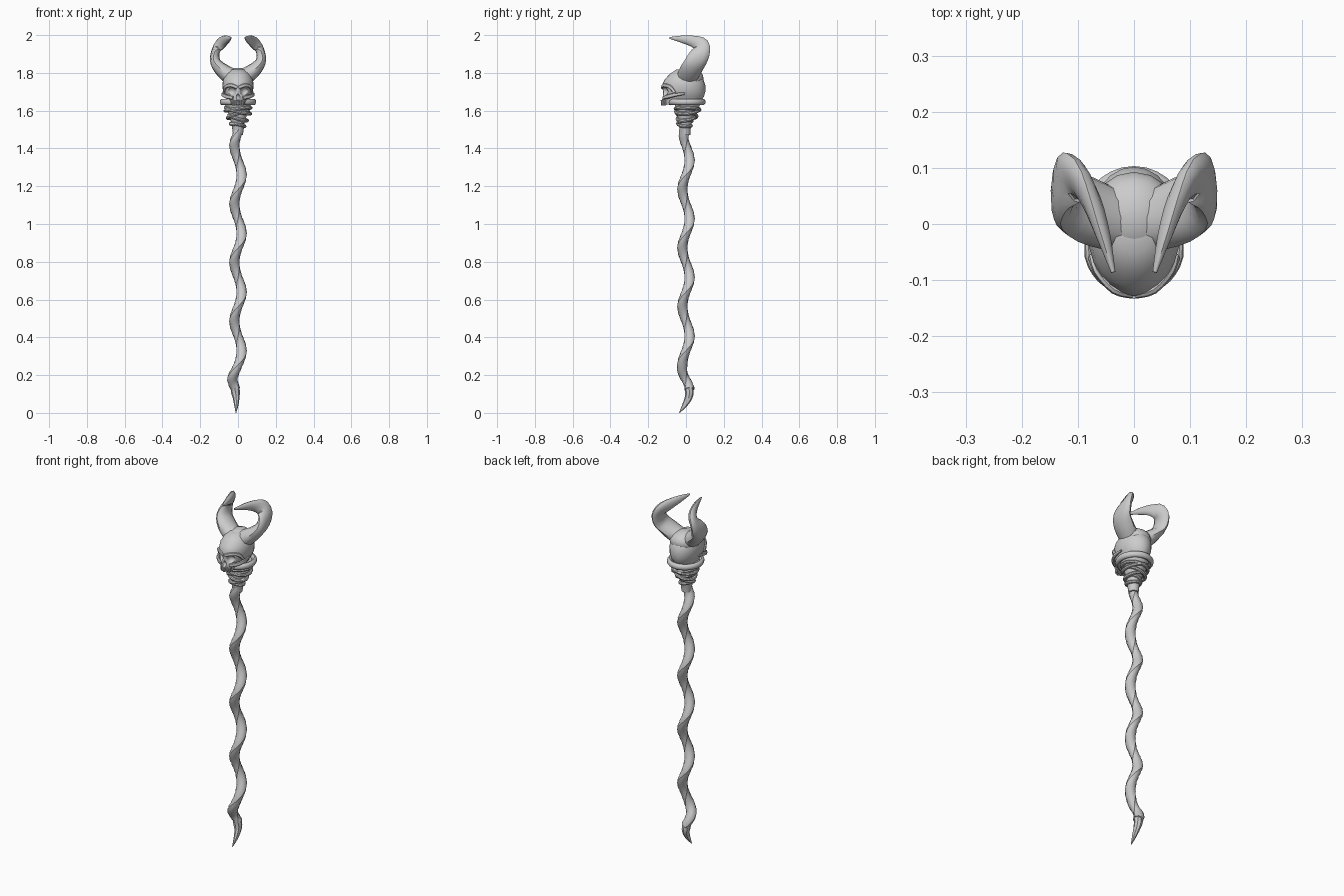
import bpy, bmesh, math
from mathutils import Vector, Matrix

if "Cube" in bpy.data.objects:
    bpy.data.objects.remove(bpy.data.objects["Cube"])


def make(name, bm, angle=40):
    bmesh.ops.recalc_face_normals(bm, faces=bm.faces)
    me = bpy.data.meshes.new(name)
    bm.to_mesh(me)
    bm.free()
    ob = bpy.data.objects.new(name, me)
    bpy.context.collection.objects.link(ob)
    bpy.ops.object.select_all(action='DESELECT')
    ob.select_set(True)
    bpy.context.view_layer.objects.active = ob
    bpy.ops.object.shade_smooth_by_angle(angle=math.radians(angle))
    return ob


def skin(bm, rings, closed=False):
    """Bridge equal rings of points, capping the ends when open."""
    vs = [[bm.verts.new(p) for p in r] for r in rings]
    n, m = len(vs), len(vs[0])
    for i in range(n if closed else n - 1):
        a, b = vs[i], vs[(i + 1) % n]
        for j in range(m):
            k = (j + 1) % m
            bm.faces.new((a[j], a[k], b[k], b[j]))
    if not closed:
        bm.faces.new(vs[0])
        bm.faces.new(vs[-1])


def sweep(bm, rows, sides=8, closed=False):
    """rows: (centre, wide direction, half width, half thickness)"""
    rings, n = [], len(rows)
    for i, (c, side, a, b) in enumerate(rows):
        p = rows[(i - 1) % n if closed else max(i - 1, 0)][0]
        q = rows[(i + 1) % n if closed else min(i + 1, n - 1)][0]
        t = (Vector(q) - Vector(p)).normalized()
        s = Vector(side)
        s = (s - t * s.dot(t)).normalized()
        u = t.cross(s)
        rings.append([Vector(c) + s * a * math.cos(w) + u * b * math.sin(w)
                      for w in (2 * math.pi * j / sides for j in range(sides))])
    skin(bm, rings, closed)


def refine(rows, k=3):
    """Catmull-Rom subdivision of sweep rows"""
    flat = [list(c) + list(s) + [a, b] for c, s, a, b in rows]
    out = []
    for i in range(len(flat) - 1):
        p0, p1, p2 = flat[max(i - 1, 0)], flat[i], flat[i + 1]
        p3 = flat[min(i + 2, len(flat) - 1)]
        for t in (j / k for j in range(k)):
            out.append([0.5 * (2 * B + (C - A) * t + (2 * A - 5 * B + 4 * C - D) * t * t
                               + (3 * B - A - 3 * C + D) * t ** 3)
                        for A, B, C, D in zip(p0, p1, p2, p3)])
    out.append(flat[-1])
    return [(r[:3], r[3:6], r[6], r[7]) for r in out]


def mirrored(rows):
    return [((-c[0], c[1], c[2]), (-s[0], s[1], s[2]), a, b) for c, s, a, b in rows]


def loop(cy, z, rx, ry, r, tilt_x=0, tilt_y=0, h=None, n=24):
    """closed tilted elliptical ring of cord"""
    rows = []
    for i in range(n):
        w = 2 * math.pi * i / n
        x, y = rx * math.cos(w), ry * math.sin(w)
        rows.append(((x, cy + y, z + x * tilt_x + y * tilt_y), (0, 0, 1), h or r, r))
    return rows


# twisted shaft
rows, N = [], 90
for i in range(N + 1):
    z = 0.125 + 1.405 * i / N
    w = 2 * math.pi * (z - 0.33) / 0.31
    amp = 0.019 * min(1, (1.54 - z) / 0.1) + 0.012 * max(0, 1 - abs(z - 0.18) / 0.08)
    d = (math.cos(w), math.sin(w), 0)
    rows.append(((amp * d[0], amp * d[1], z), d, 0.028, 0.024))
bm = bmesh.new()
sweep(bm, rows, 10)
make("shaft", bm)

# claw at the foot
bm = bmesh.new()
sweep(bm, refine([((-0.018, 0.008, 0.155), (1, 0, 0), 0.020, 0.020),
                  ((-0.014, 0.018, 0.115), (1, 0, 0), 0.024, 0.023),
                  ((-0.010, 0.013, 0.080), (1, 0, 0), 0.018, 0.020),
                  ((-0.009, -0.008, 0.040), (1, 0, 0), 0.011, 0.013),
                  ((-0.011, -0.035, 0.001), (1, 0, 0), 0.002, 0.002)]), 8)
make("foot_claw", bm)

# flared socket under the skull
bm = bmesh.new()
skin(bm, [[(r * math.cos(w), cy + r * math.sin(w), z)
           for w in (2 * math.pi * j / 14 for j in range(14))]
          for z, r, cy in ((1.47, .026, -.003), (1.53, .034, -.006), (1.57, .045, 0),
                           (1.61, .060, .006), (1.645, .075, .008))])
make("socket", bm)

# cord wraps
bm = bmesh.new()
for z, r, cy, tx, ty in ((1.607, .068, .008, .12, -.05), (1.600, .066, .008, -.25, .10),
                         (1.578, .056, .004, .30, -.15), (1.562, .049, 0, -.30, .12),
                         (1.540, .040, -.006, .25, .2), (1.524, .036, -.007, -.2, -.1)):
    sweep(bm, loop(cy, z, r, r * .95, .009, tx, ty), 8, True)
make("cord_wraps", bm)

# thick ring cradling the skull
bm = bmesh.new()
sweep(bm, loop(.003, 1.646, .083, .087, .014, 0, 0, .017, 28), 10, True)
make("skull_ring", bm)

# skull: z, front y, back y, half width
rings = []
for z, yf, yb, hw in ((1.632, -.122, .060, .048), (1.65, -.130, .080, .053),
                      (1.675, -.125, .095, .068), (1.70, -.121, .102, .079),
                      (1.735, -.128, .102, .083), (1.765, -.113, .092, .079),
                      (1.795, -.085, .070, .063), (1.818, -.05, .035, .035)):
    ring, ym = [], -0.01
    for j in range(24):
        w = 2 * math.pi * j / 24
        s = math.sin(w)
        ring.append((hw * math.cos(w), ym + ((yb - ym) * s if s > 0 else (ym - yf) * s), z))
    rings.append(ring)
bm = bmesh.new()
skin(bm, rings)
skull = make("skull", bm)

# eye sockets and nose hole cut from the skull
for name, loc, scale in (("eye_cut_l", (-.037, -.122, 1.702), (.025, .030, .024)),
                         ("eye_cut_r", (.037, -.122, 1.702), (.025, .030, .024)),
                         ("nose_cut", (0, -.128, 1.672), (.011, .018, .016))):
    bm = bmesh.new()
    bmesh.ops.create_uvsphere(bm, u_segments=14, v_segments=9, radius=1,
                              matrix=Matrix.LocRotScale(Vector(loc), None, Vector(scale)))
    cut = make(name, bm)
    cut.hide_render = True
    mod = skull.modifiers.new("cut", 'BOOLEAN')
    mod.operation, mod.object, mod.solver = 'DIFFERENCE', cut, 'EXACT'
    bpy.context.view_layer.objects.active = skull
    bpy.ops.object.modifier_apply(modifier=mod.name)
    bpy.data.objects.remove(cut)

# cheekbones and brow ridges
cheek = refine([((.026, -.118, 1.668), (0, 0, 1), .009, .008),
                ((.058, -.096, 1.674), (0, 0, 1), .011, .009),
                ((.080, -.058, 1.684), (0, 0, 1), .010, .008),
                ((.079, -.005, 1.690), (0, 0, 1), .005, .005)])
brow = refine([((.004, -.126, 1.722), (0, 0, 1), .009, .007),
               ((.035, -.117, 1.734), (0, 0, 1), .010, .008),
               ((.064, -.085, 1.726), (0, 0, 1), .010, .008),
               ((.076, -.060, 1.695), (0, 1, 0), .008, .006)])
bm = bmesh.new()
for part in (cheek, brow):
    sweep(bm, part)
    sweep(bm, mirrored(part))
make("face_ridges", bm)

# upper teeth
bm = bmesh.new()
for i in range(-2, 3):
    w = i * 0.26
    bmesh.ops.create_cone(bm, cap_ends=True, segments=8, radius1=.006, radius2=.008, depth=.028,
                          matrix=Matrix.Translation((.052 * math.sin(w), -.01 - .116 * math.cos(w), 1.642)))
make("teeth", bm)

# cap joining the horns
bm = bmesh.new()
bmesh.ops.create_uvsphere(bm, u_segments=16, v_segments=10, radius=1,
                          matrix=Matrix.LocRotScale(Vector((0, .015, 1.772)), None,
                                                    Vector((.078, .078, .055))))
make("horn_cap", bm)

# curling horns
horn = refine([((.030, .005, 1.775), (0, 1, 0), .055, .048),
               ((.085, .025, 1.815), (0, 1, 0), .060, .038),
               ((.119, .050, 1.857), (0, 1, .1), .056, .028),
               ((.121, .076, 1.905), (0, 1, .2), .050, .023),
               ((.101, .080, 1.945), (.1, .8, .6), .044, .021),
               ((.076, .040, 1.966), (.15, .4, .9), .031, .018),
               ((.055, -.020, 1.978), (.2, .1, 1), .020, .013),
               ((.037, -.086, 1.985), (.2, 0, 1), .005, .004)])
for name, part in (("horn_right", horn), ("horn_left", mirrored(horn))):
    bm = bmesh.new()
    sweep(bm, part, 12)
    make(name, bm)
